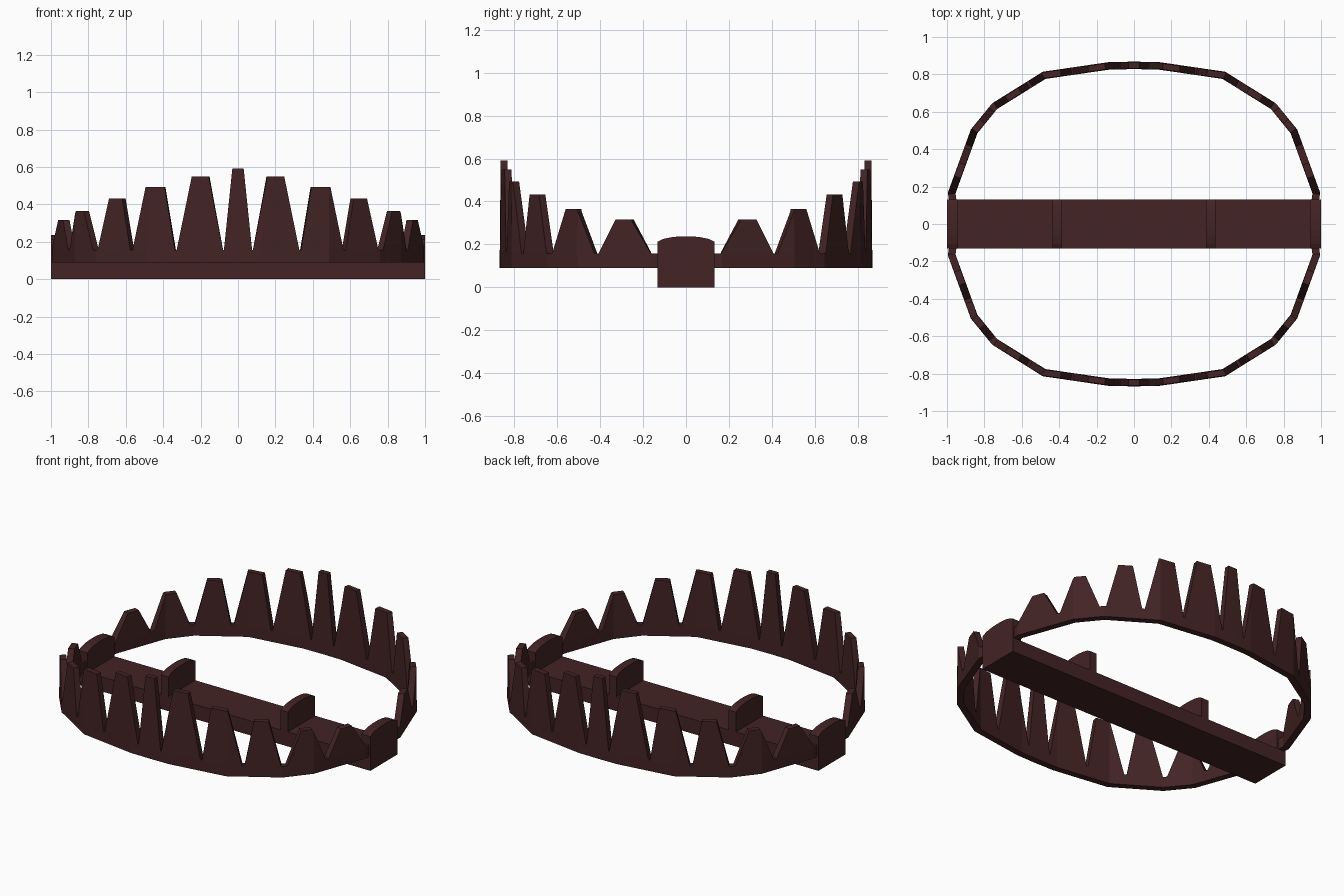
import bpy, bmesh, math
from mathutils import Vector

if "Cube" in bpy.data.objects:
    bpy.data.objects.remove(bpy.data.objects["Cube"])

rust = bpy.data.materials.new("dark_rusty_iron")
rust.diffuse_color = (0.056, 0.017, 0.018, 1)
rust.use_nodes = True
rust.node_tree.nodes["Principled BSDF"].inputs["Base Color"].default_value = rust.diffuse_color


def finish(name, bm):
    bmesh.ops.recalc_face_normals(bm, faces=bm.faces)
    me = bpy.data.meshes.new(name)
    bm.to_mesh(me)
    bm.free()
    me.materials.append(rust)
    ob = bpy.data.objects.new(name, me)
    bpy.context.collection.objects.link(ob)
    return ob


def extrude_x(name, profile, x0, x1):
    """Solid with a (y, z) profile running from x0 to x1."""
    bm = bmesh.new()
    a = [bm.verts.new((x0, y, z)) for y, z in profile]
    b = [bm.verts.new((x1, y, z)) for y, z in profile]
    bm.faces.new(a)
    bm.faces.new(b)
    for i in range(len(a)):
        j = (i + 1) % len(a)
        bm.faces.new((a[i], a[j], b[j], b[i]))
    return finish(name, bm)


# Base bar
W = 0.132
extrude_x("base_bar", [(-W, 0), (W, 0), (W, 0.09), (-W, 0.09)], -1, 1)

# Round-topped lugs standing on the bar
arch = [(W * t, 0.205 + 0.033 * math.sqrt(1 - 0.95 * t * t))
        for t in (1, 0.8, 0.5, 0.2, -0.2, -0.5, -0.8, -1)]
lug = [(-W, 0.085), (W, 0.085)] + arch
for side, s in (("left", -1), ("right", 1)):
    extrude_x("outer_lug_" + side, lug, s * 0.94, s * 1.0)
    extrude_x("inner_lug_" + side, lug, s * 0.385, s * 0.435)

# Jaw centre line for one quarter, from the middle tooth to the hinge
path = [Vector(p) for p in ((0, 0.848), (0.13, 0.846), (0.48, 0.795), (0.745, 0.63),
                            (0.855, 0.495), (0.975, 0.165), (0.968, 0.12))]
lengths = [0.0]
for p, q in zip(path, path[1:]):
    lengths.append(lengths[-1] + (q - p).length)

# Teeth along the path: base start, top start, top end, base end, height
teeth = [(0.08, 0.155, 0.246, 0.327, 0.55), (0.337, 0.393, 0.49, 0.57, 0.492),
         (0.585, 0.637, 0.72, 0.79, 0.432), (0.82, 0.90, 0.965, 1.05, 0.365),
         (1.07, 1.155, 1.23, 1.325, 0.317)]
LOW, BAND, HALF = 0.09, 0.157, 0.02
outline = [(0, 0.592), (0.03, 0.592), (0.075, BAND)]
for b0, t0, t1, b1, h in teeth:
    outline += [(b0, BAND), (t0, h), (t1, h), (b1, BAND)]
outline.append((lengths[-1], BAND))


def height(s):
    for (s0, z0), (s1, z1) in zip(outline, outline[1:]):
        if s <= s1:
            return z0 + (z1 - z0) * (s - s0) / (s1 - s0)
    return BAND


def normal(i):
    d = (path[i + 1] - path[i]).normalized()
    return Vector((-d.y, d.x))


def station(s):
    """Point on the path and its mitred outward offset direction."""
    for i in range(len(path) - 1):
        if abs(s - lengths[i]) < 1e-5 and i > 0:
            m = normal(i - 1) + normal(i)
            return path[i], m * (2 / m.length_squared)
        if s < lengths[i + 1] - 1e-5:
            t = (s - lengths[i]) / (lengths[i + 1] - lengths[i])
            n = Vector((0, 1)) if s == 0 else normal(i)
            return path[i].lerp(path[i + 1], t), n
    return path[-1], normal(len(path) - 2)


# Toothed jaws: a thick strip following the path, mirrored left to right
stations = sorted({round(s, 6) for s in lengths + [o[0] for o in outline]})
for name, flip in (("back_jaw", 1), ("front_jaw", -1)):
    bm = bmesh.new()
    rings = []
    for s in stations:
        p, n = station(s)
        z = height(s)
        top_half = HALF - 0.004 * (z - BAND) / 0.4
        ring = []
        for k, h in ((HALF, LOW), (HALF, BAND), (top_half, z),
                     (-top_half, z), (-HALF, BAND), (-HALF, LOW)):
            q = p + n * k
            ring.append(bm.verts.new((q.x, q.y * flip, h)))
        rings.append(ring)
    for a, b in zip(rings, rings[1:]):
        for i in range(6):
            j = (i + 1) % 6
            bm.faces.new((a[i], a[j], b[j], b[i]))
    bm.faces.new(rings[-1])
    # Mirror the half jaw and weld it at the middle
    copy = bmesh.ops.duplicate(bm, geom=bm.verts[:] + bm.edges[:] + bm.faces[:])["geom"]
    for v in copy:
        if isinstance(v, bmesh.types.BMVert):
            v.co.x = -v.co.x
    bmesh.ops.remove_doubles(bm, verts=bm.verts, dist=1e-5)
    bmesh.ops.dissolve_degenerate(bm, edges=bm.edges, dist=1e-5)
    finish(name, bm)
